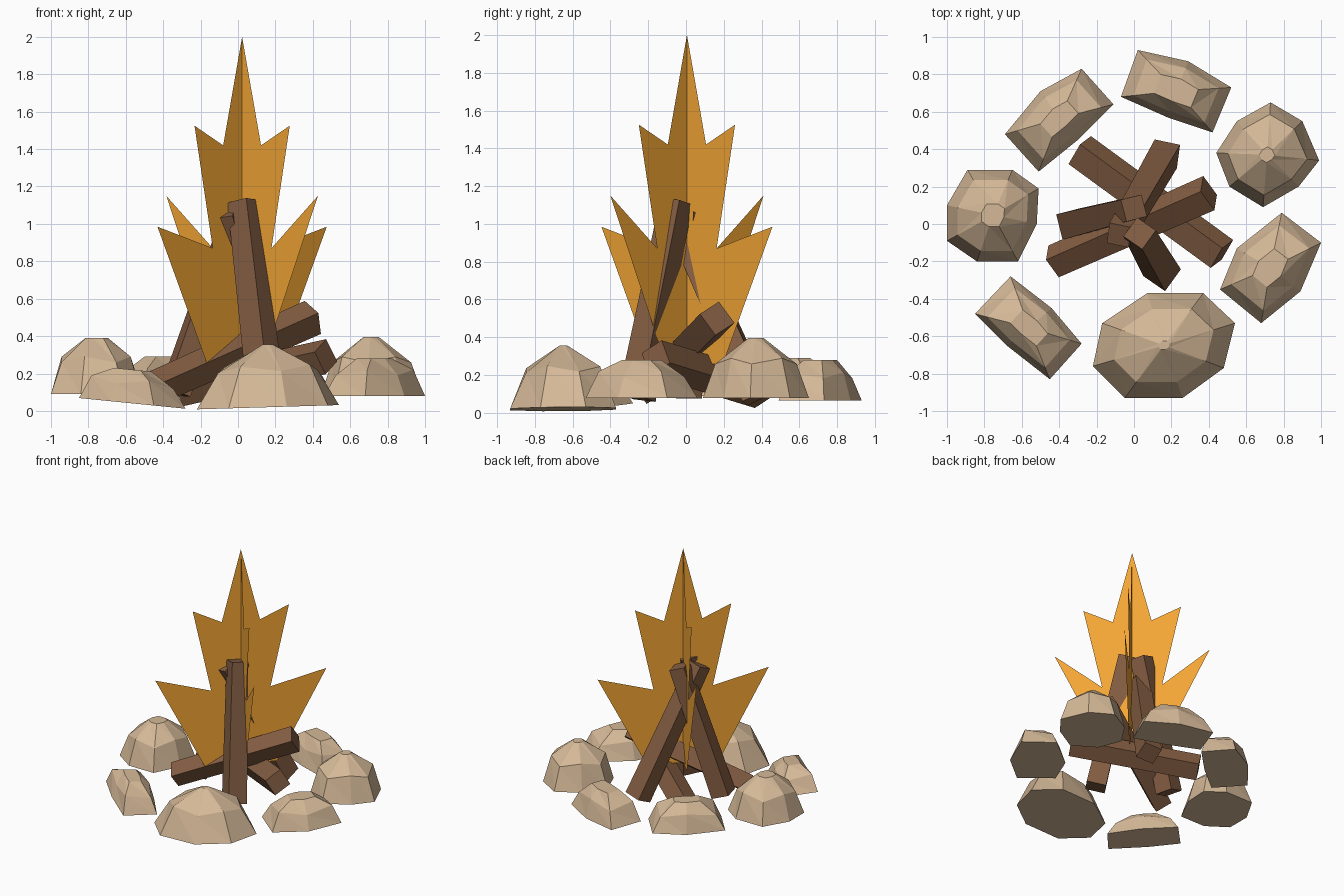
import bpy, bmesh, math
from mathutils import Vector, Matrix

if "Cube" in bpy.data.objects:
    bpy.data.objects.remove(bpy.data.objects["Cube"])


def material(name, rgb):
    m = bpy.data.materials.new(name)
    m.diffuse_color = (*rgb, 1)
    m.use_nodes = True
    m.node_tree.nodes["Principled BSDF"].inputs["Base Color"].default_value = m.diffuse_color
    return m


FLAME = material("flame_orange", (0.9, 0.38, 0.035))
WOOD = material("wood_brown", (0.23, 0.11, 0.055))
ROCK = material("stone_tan", (0.66, 0.48, 0.31))


def finish(name, bm, mat):
    bmesh.ops.recalc_face_normals(bm, faces=bm.faces)
    mesh = bpy.data.meshes.new(name)
    bm.to_mesh(mesh)
    bm.free()
    mesh.materials.append(mat)
    ob = bpy.data.objects.new(name, mesh)
    bpy.context.collection.objects.link(ob)


# Flames: two crossed upright sheets, each half a mirrored profile (radius, z)
def flame(name, half, angle):
    bm = bmesh.new()
    c, s = math.cos(angle), math.sin(angle)
    z_low, z_tip = half[-1][1], 2.0
    for side in (1, -1):
        pts = [(0, z_low), (0, z_tip)] + [(side * r, z) for r, z in half]
        bm.faces.new([bm.verts.new((0.022 + r * c, 0.005 + r * s, z)) for r, z in pts])
    bmesh.ops.remove_doubles(bm, verts=bm.verts, dist=1e-4)
    finish(name, bm, FLAME)


flame("flame_wide", [(.143, 1.42), (.36, 1.525), (.222, .87), (.64, .985), (.27, .26)], math.pi / 4)
flame("flame_narrow", [(.143, 1.42), (.36, 1.525), (.222, .87), (.573, 1.15), (.16, .26)], -math.pi / 4)


# Logs: square beams between two points, slightly thinner at the end
def log(name, start, end, w0, w1, roll):
    a, b = Vector(start), Vector(end)
    d = b - a
    bm = bmesh.new()
    bmesh.ops.create_cube(bm, size=1)
    for v in bm.verts:
        w = w1 if v.co.z > 0 else w0
        v.co = Vector((v.co.x * w, v.co.y * w, v.co.z * d.length))
    rot = d.to_track_quat('Z', 'Y').to_matrix().to_4x4()
    bm.transform(Matrix.Translation((a + b) / 2) @ rot @ Matrix.Rotation(math.radians(roll), 4, 'Z'))
    finish(name, bm, WOOD)


log("leaning_log_front", (.15, -.26, .08), (.03, -.05, 1.12), .145, .125, 25)
log("leaning_log_back", (.17, .375, .08), (-.08, -.06, 1.06), .14, .12, 20)
log("leaning_log_left", (-.335, .0, .1), (.0, .085, 1.08), .14, .12, 0)
log("lying_log_high", (-.43, -.2, .13), (.4, .165, .5), .13, .14, 30)
log("lying_log_low", (-.29, .395, .12), (.47, -.16, .29), .14, .14, 30)


# Stones: base outline, shoulder ring and small crown
def stone(name, outline, z0, z1, crown=.35, tilt=0.0, shoulder=.77):
    n = len(outline)
    mid = sum((Vector(p) for p in outline), Vector((0, 0))) / n
    bm = bmesh.new()
    rings = []
    for k, (scale, t) in enumerate([(1, 0), (shoulder, .6), (crown, 1)]):
        ring = []
        for i, p in enumerate(outline):
            q = mid + (Vector(p) - mid) * scale
            wobble = (.02 if i % 2 else -.01) if k == 1 else 0
            z = z0 + (z1 - z0) * t + wobble + tilt * (q.x - mid.x)
            ring.append(bm.verts.new((q.x, q.y, z)))
        rings.append(ring)
    bm.faces.new(rings[0])
    bm.faces.new(rings[2])
    for lo, hi in zip(rings, rings[1:]):
        for i in range(n):
            j = (i + 1) % n
            bm.faces.new((lo[i], lo[j], hi[j]))
            bm.faces.new((lo[i], hi[j], hi[i]))
    finish(name, bm, ROCK)


stone("stone_front", [(-.22, -.76), (-.17, -.53), (.07, -.37), (.37, -.37),
                      (.54, -.53), (.48, -.77), (.26, -.93), (-.05, -.93)], .02, .355, .08, .03, .7)
stone("stone_right", [(.79, .06), (1, -.1), (.89, -.36), (.68, -.53), (.46, -.35), (.55, -.13)], .08, .28, .35)
stone("stone_back_right", [(.73, .65), (.9, .55), (.99, .34), (.88, .2),
                           (.69, .09), (.51, .2), (.44, .38), (.55, .55)], .08, .395, .15)
stone("stone_back", [(.02, .93), (.29, .87), (.52, .73), (.42, .49), (.18, .57), (-.07, .68)], .065, .28, .4)
stone("stone_back_left", [(-.28, .83), (-.11, .64), (-.3, .45), (-.51, .28), (-.69, .48), (-.5, .71)], .08, .29, .35)
stone("stone_left", [(-.89, .29), (-.65, .29), (-.51, .19), (-.52, 0),
                     (-.62, -.2), (-.84, -.2), (-1, -.09), (-1, .1)], .09, .39, .25)
stone("stone_front_left", [(-.66, -.28), (-.44, -.45), (-.28, -.64),
                           (-.45, -.83), (-.68, -.65), (-.85, -.48)], .04, .22, .35, -.1)
